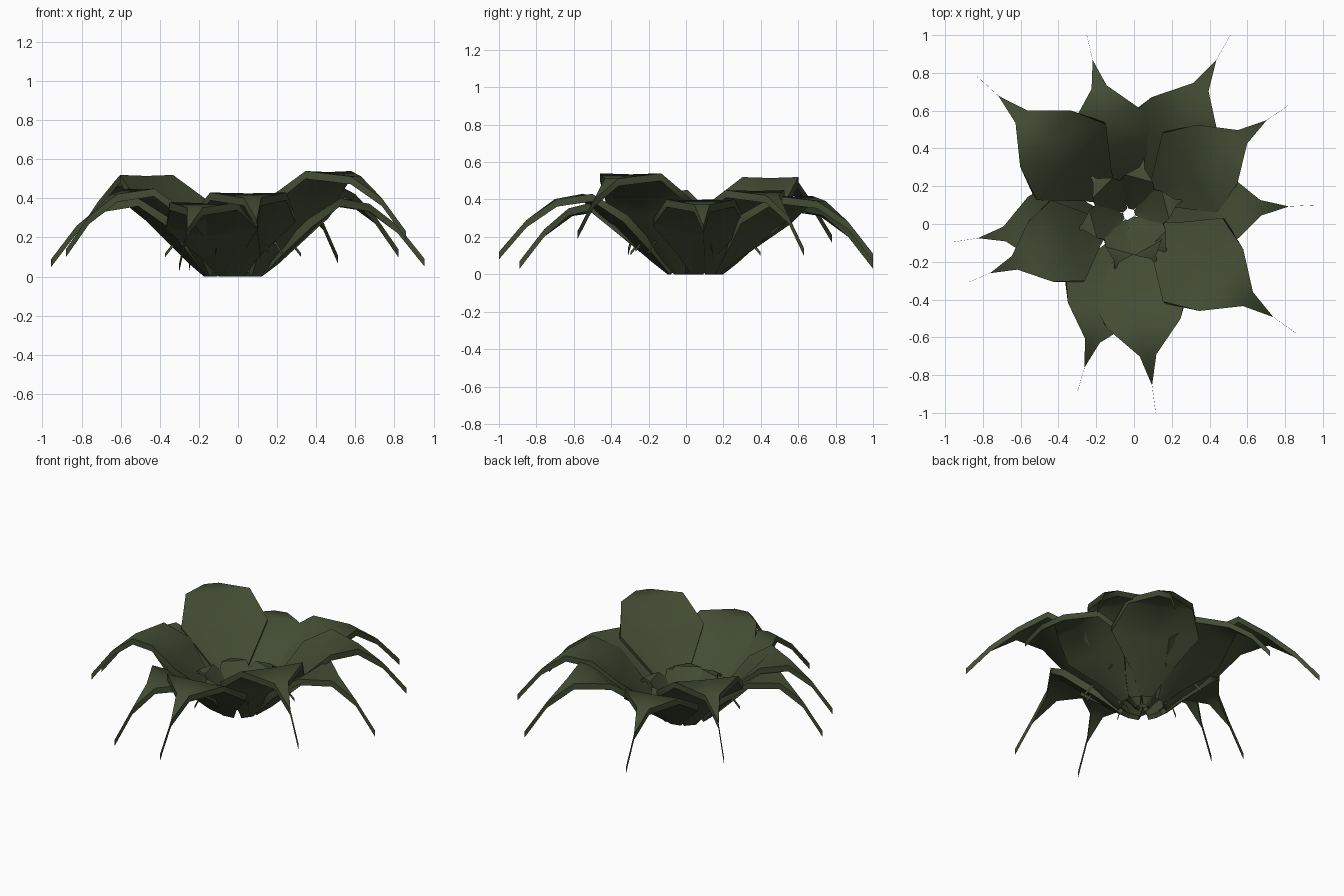
import bpy, bmesh, math
from mathutils import Vector

if "Cube" in bpy.data.objects:
    bpy.data.objects.remove(bpy.data.objects["Cube"])

green = bpy.data.materials.new("dark_olive_green")
green.diffuse_color = (0.056, 0.073, 0.034, 1)
green.use_nodes = True
green.node_tree.nodes["Principled BSDF"].inputs["Base Color"].default_value = green.diffuse_color

CENTRE = Vector((-0.025, 0.05, 0))

def leaf(name, tip, height, drop=0.31, base=0.125, thick=0.04, wide=1.0):
    """Spoon-shaped leaf with a drooping spine: three columns, lofted, with thickness."""
    along = Vector((tip[0], tip[1], 0)) - CENTRE
    R = along.length
    along.normalize()
    side = Vector((-along.y, along.x, 0))
    H, d = height, drop
    # radius, middle height, edge height, half width
    rows = [(base, 0.0, 0.0, 0.035 * R * wide),
            (base + (0.38 * R - base) * 0.35, 0.26 * H, 0.34 * H, 0.10 * R * wide),
            (0.38 * R, 0.63 * H, 0.74 * H, 0.25 * R * wide),
            (0.55 * R, 0.99 * H, H, 0.185 * R * wide),
            (0.71 * R, H - 0.09 * d, H - 0.09 * d, 0.042 * R),
            (0.86 * R, H - 0.45 * d, H - 0.45 * d, 0.0005),
            (R, H - d, H - d, 0.0005)]
    bm = bmesh.new()
    top, bot = [], []
    for i, (r, zm, ze, w) in enumerate(rows):
        for grid, dz, dr in ((top, 0, 0), (bot, thick, thick / 2 if i < 3 else 0)):
            line = []
            for k in (-1, 0, 1):
                p = CENTRE + along * (r + dr) + side * (k * w)
                p.z = max(0.0 if grid is bot else 0.02, (ze if k else zm) - dz)
                line.append(bm.verts.new(p))
            grid.append(line)
    n = len(rows)
    for i in range(n - 1):
        for k in range(2):
            bm.faces.new((top[i][k], top[i][k + 1], top[i + 1][k + 1], top[i + 1][k]))
            bm.faces.new((bot[i][k], bot[i + 1][k], bot[i + 1][k + 1], bot[i][k + 1]))
        for k in (0, 2):
            bm.faces.new((top[i][k], top[i + 1][k], bot[i + 1][k], bot[i][k]))
    for i in (0, n - 1):
        for k in range(2):
            bm.faces.new((top[i][k], top[i][k + 1], bot[i][k + 1], bot[i][k]))
    bmesh.ops.recalc_face_normals(bm, faces=bm.faces)
    me = bpy.data.meshes.new(name)
    bm.to_mesh(me)
    bm.free()
    me.materials.append(green)
    ob = bpy.data.objects.new(name, me)
    bpy.context.collection.objects.link(ob)
    bpy.ops.object.select_all(action='DESELECT')
    ob.select_set(True)
    bpy.context.view_layer.objects.active = ob
    bpy.ops.object.shade_smooth_by_angle(angle=math.radians(55))

# Outer rosette: tip position and shoulder height of each leaf
leaves = [((-0.83, 0.78), 0.52), ((0.86, -0.58), 0.54),
          ((-0.25, 1.00), 0.38), ((0.51, 1.00), 0.42),
          ((0.82, 0.63), 0.45), ((0.955, 0.10), 0.40),
          ((0.115, -1.0), 0.43), ((-0.30, -0.89), 0.38),
          ((-0.88, -0.31), 0.45), ((-0.955, -0.095), 0.40)]
for i, (tip, h) in enumerate(leaves):
    leaf(f"outer_leaf_{i + 1}", tip, h)

# Small young leaves packed round the heart, their spines drooping through the rosette
for i in range(6):
    a = math.radians(75 + 60 * i)
    t = CENTRE + Vector((math.cos(a), math.sin(a), 0)) * 0.36
    leaf(f"young_leaf_{i + 1}", t, 0.23, 0.11, 0.03, 0.02, 1.15)

# Folded heart leaf lying over the centre
hub = CENTRE + Vector((-0.02, -0.02, 0))
t = hub + Vector((0.2, -0.3, 0))
leaf("heart_leaf", t, 0.24, 0.1, 0.02, 0.02, 1.2)
